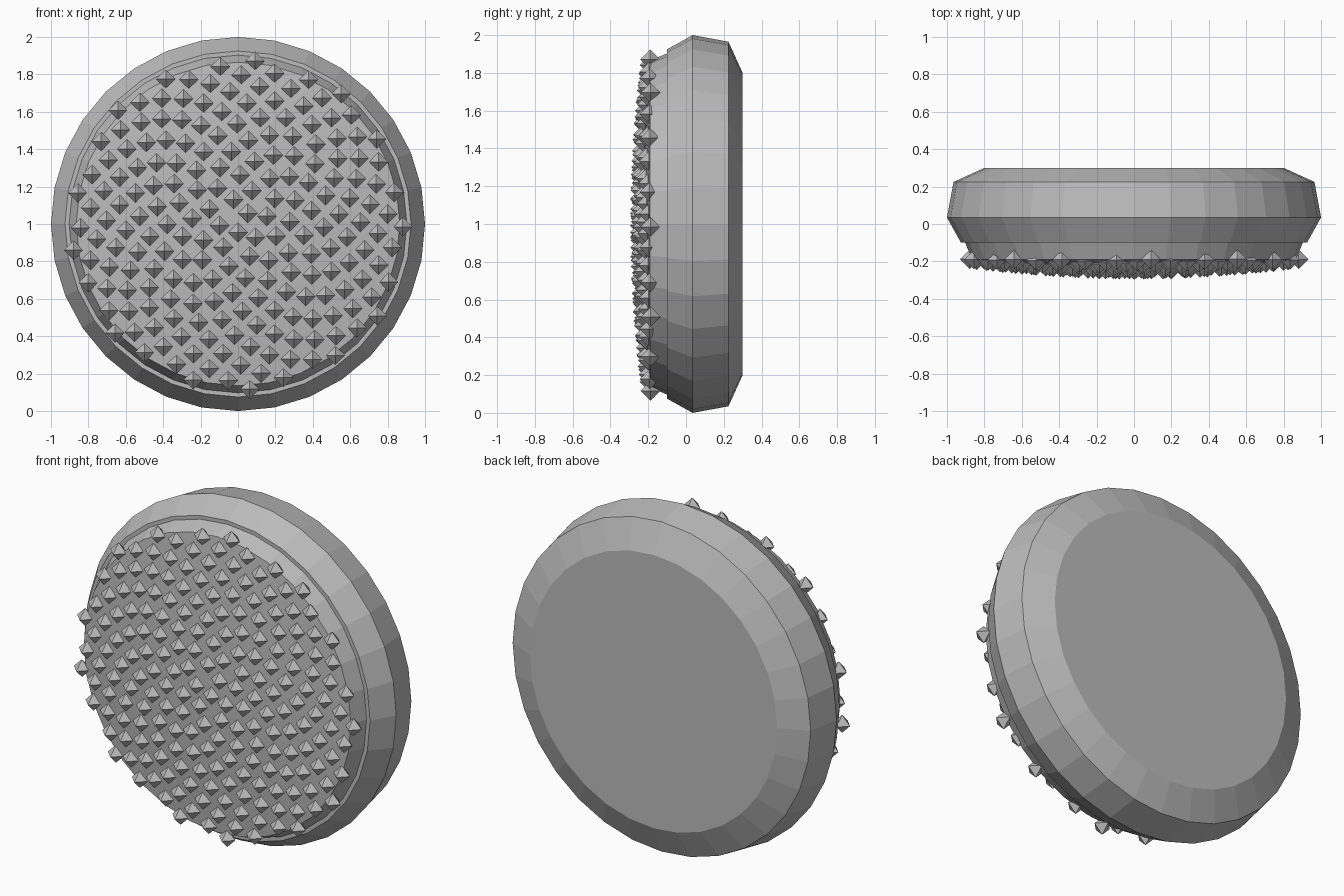
import bpy, bmesh, math
from mathutils import Matrix, Vector

cube = bpy.data.objects.get("Cube")
if cube:
    bpy.data.objects.remove(cube, do_unlink=True)

grey = bpy.data.materials.new("mid_grey")
grey.use_nodes = True
grey.diffuse_color = (0.5, 0.5, 0.5, 1)
grey.node_tree.nodes["Principled BSDF"].inputs["Base Color"].default_value = (0.5, 0.5, 0.5, 1)

SIDES = 32


def dome_y(r):
    """Depth of the gently bulging front face at a given radius."""
    return -0.245 + 0.072 * r * r


def finish(bm, name):
    bmesh.ops.recalc_face_normals(bm, faces=bm.faces[:])
    mesh = bpy.data.meshes.new(name)
    bm.to_mesh(mesh)
    bm.free()
    mesh.materials.append(grey)
    obj = bpy.data.objects.new(name, mesh)
    bpy.context.collection.objects.link(obj)
    return obj


def lathe(profile, name):
    """Turn (radius, y) points around the y axis; both ends are capped."""
    bm = bmesh.new()
    rings = []
    for r, y in profile:
        rings.append([bm.verts.new((r * math.sin(a), y, 1 + r * math.cos(a)))
                      for a in (2 * math.pi * k / SIDES for k in range(SIDES))])
    for a, b in zip(rings, rings[1:]):
        for k in range(SIDES):
            n = (k + 1) % SIDES
            bm.faces.new((a[k], a[n], b[n], b[k]))
    bm.faces.new(rings[0])
    bm.faces.new(rings[-1])
    return finish(bm, name)


# Faceted housing with a bevelled back
lathe([(0.8, 0.3), (0.965, 0.225), (1.0, 0.035), (0.925, -0.1)], "housing")

# Raised front pad with a shallow dome
dome = [(r, dome_y(r)) for r in (0.865, 0.7, 0.5, 0.3, 0.1)]
pad = lathe([(0.905, -0.095)] + dome, "front_pad")
for poly in pad.data.polygons:
    poly.use_smooth = poly.normal.y < -0.95

# Small octahedral studs spread in a sunflower spiral
STUDS = 203
bm = bmesh.new()
for i in range(STUDS):
    r = 0.893 * math.sqrt((i + 0.5) / STUDS)
    a = i * math.pi * (3 - math.sqrt(5)) - math.pi / 2
    centre = Vector((r * math.cos(a), dome_y(r), 1 + r * math.sin(a)))
    tips = [bm.verts.new(centre + 0.052 * Vector(d)) for d in
            ((1, 0, 0), (0, 0, 1), (-1, 0, 0), (0, 0, -1))]
    front = bm.verts.new(centre + Vector((0, -0.052, 0)))
    back = bm.verts.new(centre + Vector((0, 0.052, 0)))
    for k in range(4):
        bm.faces.new((tips[k], tips[(k + 1) % 4], front))
        bm.faces.new((tips[(k + 1) % 4], tips[k], back))
finish(bm, "studs")
